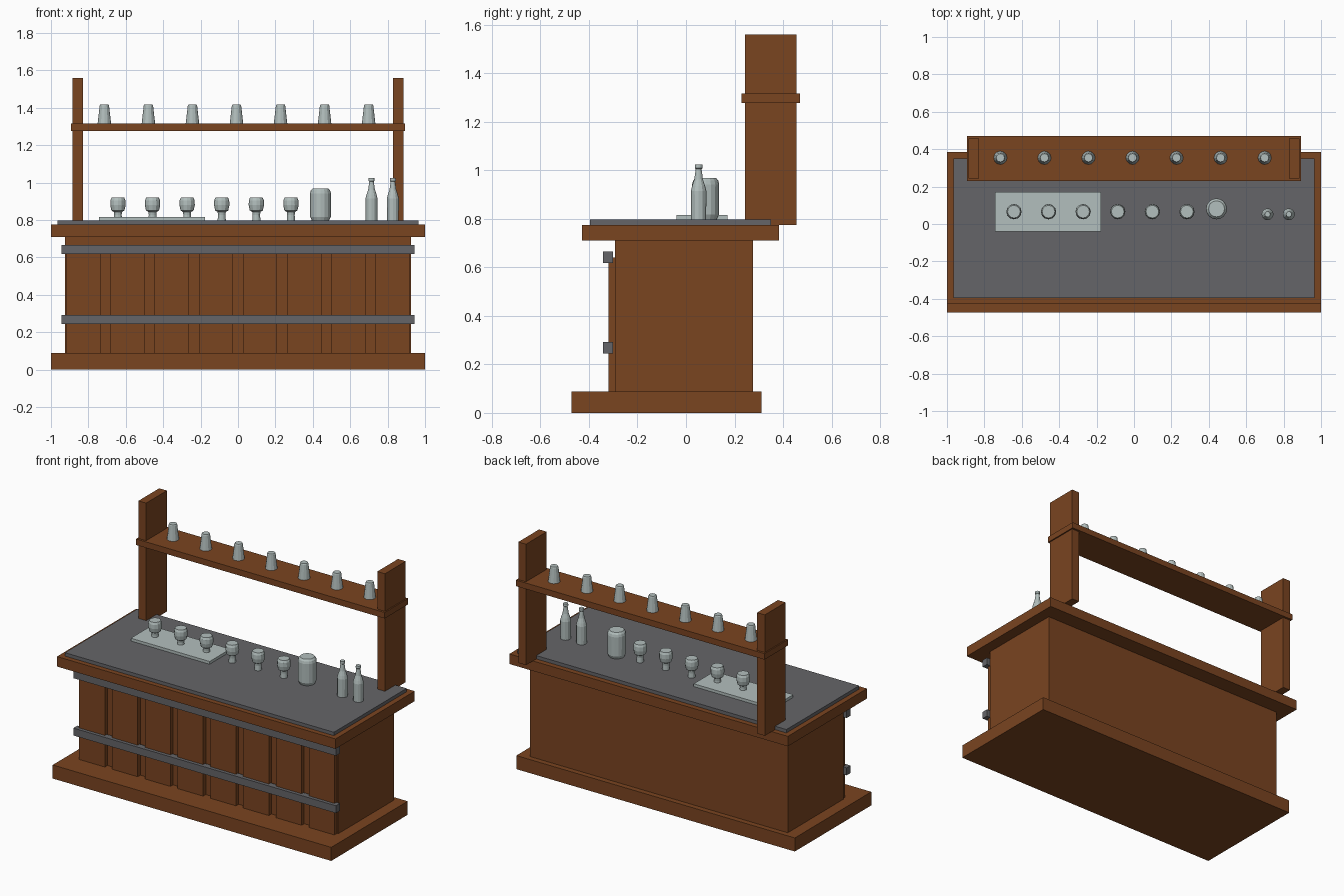
import bpy, bmesh, math

if "Cube" in bpy.data.objects:
    bpy.data.objects.remove(bpy.data.objects["Cube"])


def material(name, rgb):
    m = bpy.data.materials.new(name)
    m.diffuse_color = (*rgb, 1)
    m.use_nodes = True
    m.node_tree.nodes["Principled BSDF"].inputs["Base Color"].default_value = m.diffuse_color
    return m


WOOD = material("brown wood", (0.195, 0.058, 0.0145))
SLATE = material("dark grey", (0.13, 0.13, 0.138))
GLASS = material("pale glass", (0.45, 0.52, 0.51))


def finish(name, bm, mat):
    bmesh.ops.recalc_face_normals(bm, faces=bm.faces)
    me = bpy.data.meshes.new(name)
    bm.to_mesh(me)
    bm.free()
    me.materials.append(mat)
    ob = bpy.data.objects.new(name, me)
    bpy.context.collection.objects.link(ob)
    return ob


def box(name, x, y, z, mat):
    """Box from (min, max) pairs on each axis."""
    bm = bmesh.new()
    bmesh.ops.create_cube(bm, size=1)
    for v in bm.verts:
        v.co = [lo + (c + 0.5) * (hi - lo) for c, (lo, hi) in zip(v.co, (x, y, z))]
    return finish(name, bm, mat)


def lathe(name, profile, loc, mat, sides=12):
    """Closed turned shape from (radius, height) points."""
    bm = bmesh.new()
    rings = []
    for r, h in profile:
        rings.append([bm.verts.new((loc[0] + r * math.cos(2 * math.pi * i / sides),
                                    loc[1] + r * math.sin(2 * math.pi * i / sides),
                                    loc[2] + h)) for i in range(sides)])
    for a, b in zip(rings, rings[1:]):
        for i in range(sides):
            j = (i + 1) % sides
            bm.faces.new((a[i], a[j], b[j], b[i]))
    bm.faces.new(rings[0])
    bm.faces.new(rings[-1])
    return finish(name, bm, mat)


# Counter
box("plinth", (-1, 1), (-0.472, 0.312), (0, 0.088), WOOD)
box("counter_body", (-0.925, 0.925), (-0.293, 0.277), (0.088, 0.71), WOOD)
box("counter_slab", (-1, 1), (-0.428, 0.384), (0.71, 0.775), WOOD)
box("counter_surface", (-0.966, 0.966), (-0.396, 0.35), (0.775, 0.797), SLATE)

# Front planks and the two bands across them
STEP = 0.2355
for i in range(8):
    cx = (i - 3.5) * STEP
    box(f"front_plank_{i + 1}", (cx - 0.092, cx + 0.092), (-0.32, -0.292), (0.088, 0.64), WOOD)
for name, z in (("lower_band", 0.245), ("upper_band", 0.617)):
    box(name, (-0.943, 0.943), (-0.342, -0.301), (z, z + 0.048), SLATE)

# Shelf on two posts
for side, s in (("left", -1), ("right", 1)):
    box(f"{side}_post", sorted((s * 0.83, s * 0.885)), (0.243, 0.456), (0.775, 1.56), WOOD)
box("shelf", (-0.893, 0.893), (0.229, 0.47), (1.277, 1.316), WOOD)

# Upturned glasses on the shelf
for i in range(7):
    lathe(f"shelf_glass_{i + 1}", [(0.036, 0), (0.025, 0.095), (0.022, 0.101)],
          (-0.008 + (i - 3) * STEP, 0.354, 1.316), GLASS)

# Tray and goblets
TOP = 0.797
box("tray", (-0.742, -0.176), (-0.04, 0.172), (TOP, 0.815), GLASS)
GOBLET = [(0.022, 0), (0.02, 0.03), (0.022, 0.046), (0.035, 0.054), (0.041, 0.082),
          (0.040, 0.108), (0.034, 0.122), (0.025, 0.122)]
for i in range(6):
    lathe(f"goblet_{i + 1}", GOBLET, (-0.642 + i * 0.185, 0.066, TOP), GLASS)

# Large jar
lathe("jar", [(0.046, 0), (0.055, 0.02), (0.056, 0.145), (0.052, 0.16), (0.043, 0.171)],
      (0.441, 0.081, TOP), GLASS, 16)

# Bottles
BOTTLE = [(0.031, 0), (0.032, 0.118), (0.027, 0.138), (0.018, 0.165), (0.012, 0.208),
          (0.016, 0.212), (0.015, 0.227)]
for i, x in enumerate((0.714, 0.828)):
    lathe(f"bottle_{i + 1}", BOTTLE, (x, 0.052, TOP), GLASS)
